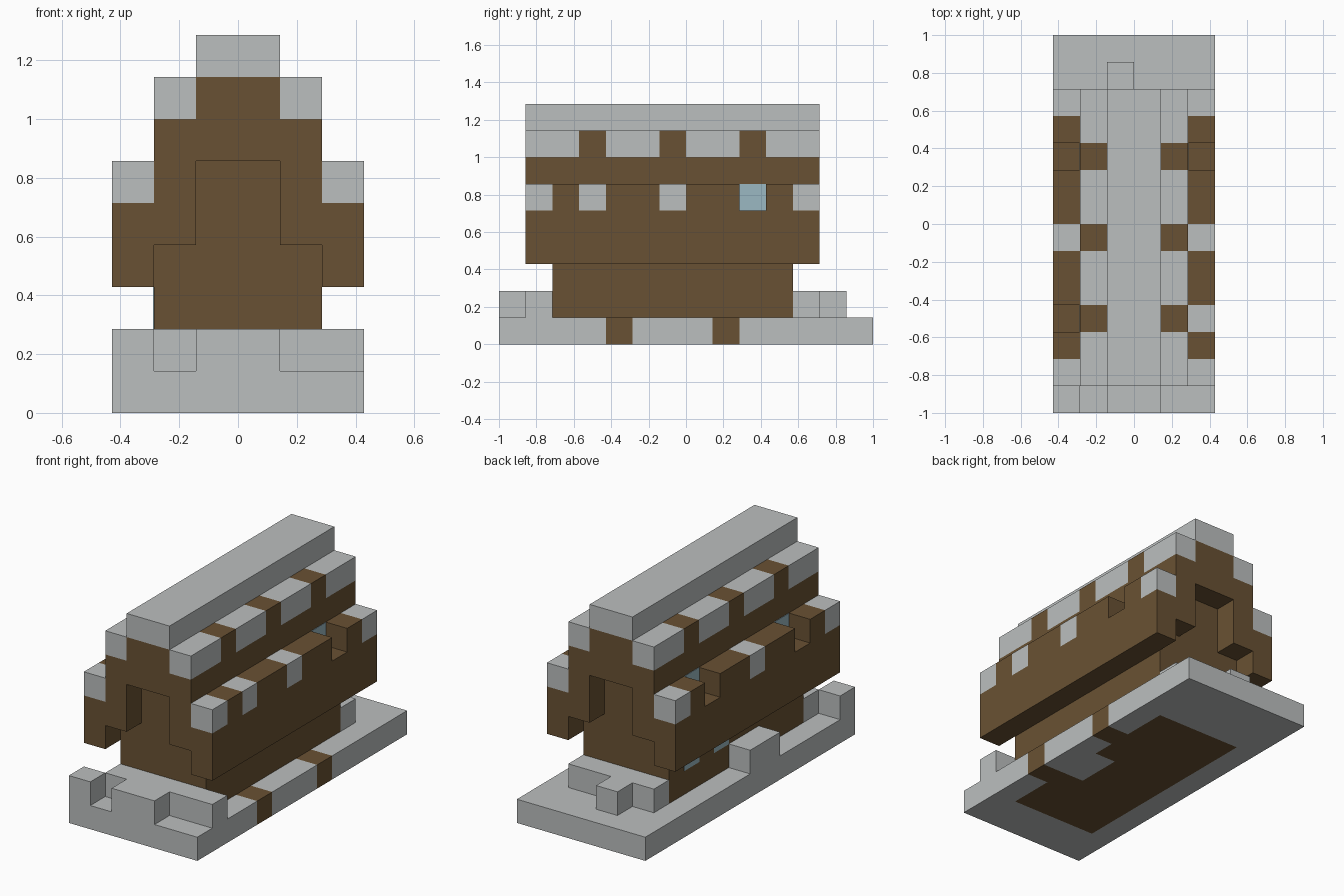
import bpy, bmesh

U = 1 / 7  # one block

cube = bpy.data.objects.get("Cube")
if cube:
    bpy.data.objects.remove(cube)


def material(name, rgb):
    m = bpy.data.materials.new(name)
    m.use_nodes = True
    m.diffuse_color = (*rgb, 1)
    m.node_tree.nodes["Principled BSDF"].inputs["Base Color"].default_value = (*rgb, 1)
    return m


MATS = {
    "g": material("pale_stone", (0.50, 0.52, 0.52)),
    "b": material("dark_wood", (0.141, 0.083, 0.033)),
    "w": material("window_glass", (0.33, 0.48, 0.54)),
}
KEYS = list(MATS)


def runs(pattern):
    """Split a pattern into (letter, start, end) runs."""
    start = 0
    for i in range(1, len(pattern) + 1):
        if i == len(pattern) or pattern[i] != pattern[start]:
            yield pattern[start], start, i
            start = i


def strip(name, x, z, y0, pattern):
    """Row of blocks along y; each letter colours one block, a dot leaves a gap."""
    bm = bmesh.new()
    for letter, a, b in runs(pattern):
        if letter == ".":
            continue
        verts = bmesh.ops.create_cube(bm, size=1)["verts"]
        for v in verts:
            v.co.x = U * (x[0] if v.co.x < 0 else x[1])
            v.co.y = U * (y0 + (a if v.co.y < 0 else b))
            v.co.z = U * (z[0] if v.co.z < 0 else z[1])
        for f in {f for v in verts for f in v.link_faces}:
            f.material_index = KEYS.index(letter)
    mesh = bpy.data.meshes.new(name)
    bm.to_mesh(mesh)
    bm.free()
    for m in MATS.values():
        mesh.materials.append(m)
    obj = bpy.data.objects.new(name, mesh)
    bpy.context.collection.objects.link(obj)
    return obj


# Plinth, in lengthwise strips
strip("plinth_right_edge", (-3, -2), (0, 1), -7, "g" * 14)
strip("plinth_middle", (-2, 1), (0, 1), -7, "gg" + "b" * 9 + "ggg")
strip("plinth_left_inner", (1, 2), (0, 1), -7, "ggbbbggbbbbggg")
strip("plinth_left_edge", (2, 3), (0, 1), -7, "ggggbgggbggggg")

# Stone steps and ledges around the walls
strip("front_ledge", (-2, 3), (1, 2), -6, "g")
strip("front_step", (-1, 1), (1, 2), -7, "g")
strip("front_corner_stone", (-3, -2), (1, 2), -7, "g")
strip("back_ledge", (-2, 2), (1, 2), 4, "g")
strip("back_step", (-1, 0), (1, 2), 5, "g")
strip("side_step", (-3, -2), (1, 2), -2, "gg")

# Walls with stepped gables
strip("lower_walls", (-2, 2), (1, 4), -5, "b" * 9)
strip("upper_walls", (-1, 1), (4, 6), -5, "b" * 9)

# Stepped overhanging roof
LENGTH = 11
EAVES = {"left": (1, "gbgbbgbb.bg"), "right": (-1, "gb.bbgbb.bg")}
for side, (s, eave_pattern) in EAVES.items():
    outer, inner = sorted((2 * s, 3 * s)), sorted((s, 2 * s))
    strip(side + "_eave", outer, (3, 5), -6, "b" * LENGTH)
    strip(side + "_eave_trim", outer, (5, 6), -6, eave_pattern)
    strip(side + "_slope", inner, (4, 7), -6, "b" * LENGTH)
    strip(side + "_slope_trim", inner, (7, 8), -6, "ggbggbggbgg")
strip("ridge_core", (-1, 1), (6, 8), -6, "b" * LENGTH)
strip("ridge_cap", (-1, 1), (8, 9), -6, "g" * LENGTH)

# Window panes
strip("left_roof_window", (1.99, 2.02), (5, 6), 2, "w")
strip("right_roof_windows", (-2.02, -1.99), (5, 6), -4, "w.....w")
strip("right_wall_windows", (-2.02, -1.99), (2, 3), 0, "w.w")
